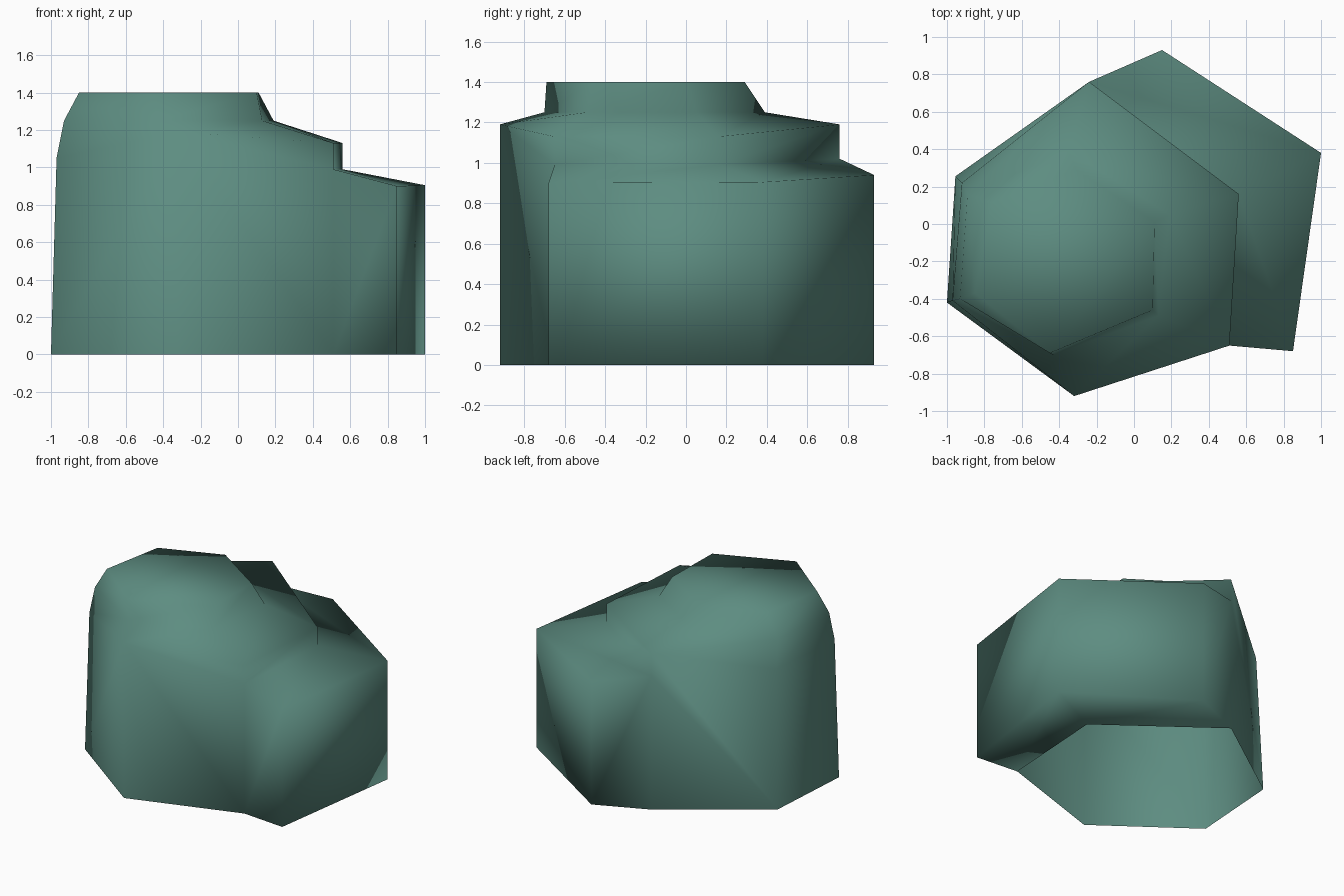
import bpy
import bmesh

if "Cube" in bpy.data.objects:
    bpy.data.objects.remove(bpy.data.objects["Cube"], do_unlink=True)

# Single stone colour
stone = bpy.data.materials.new("grey_green_stone")
stone.use_nodes = True
colour = (0.11, 0.265, 0.22, 1)
stone.diffuse_color = colour
bsdf = stone.node_tree.nodes["Principled BSDF"]
bsdf.inputs["Base Color"].default_value = colour
bsdf.inputs["Roughness"].default_value = 0.9

bm = bmesh.new()


def ring(points, z=None):
    return [bm.verts.new(p if z is None else (*p, z)) for p in points]


def bridge(low, high, sides):
    count = len(low)
    for i in sides:
        j = (i + 1) % count
        bm.faces.new((low[i], low[j], high[j], high[i]))


# Main six-sided column: open foot, slightly tapered rim
foot = ring([(-1, -.42), (-.32, -.92), (.51, -.65),
             (.56, .16), (-.24, .76), (-.955, .255)], 0)
rim = ring([(-.97, -.41, 1.05), (-.32, -.92, 1.19), (.51, -.65, 1.13),
            (.56, .16, 1.13), (-.24, .76, 1.19), (-.92, .22, 1.05)])

# Cap column rising from the rim
cap_base = ring([(-.93, -.4), (-.43, -.7), (.13, -.49),
                 (.19, .05), (-.35, .39), (-.89, .16)], 1.25)
cap_top = ring([(-.85, -.37), (-.45, -.69), (.1, -.46),
                (.11, .01), (-.31, .29), (-.76, .115)], 1.4)
bridge(rim, cap_base, range(6))
bridge(cap_base, cap_top, range(6))
bm.faces.new(cap_top)

# Low side column wrapped round two sides of the main one
seam = ring([(.51, -.65, .99), (.56, .16, .99), (-.24, .76, 1.02)])
side_foot = ring([(.85, -.68), (1, .38), (.15, .93)], 0)
side_rim = ring([(.85, -.68, .9), (1, .38, .905), (.15, .93, .94)])
inner_foot = foot[2:5]
bridge(seam, rim[2:5], range(2))
bridge(side_rim, seam, range(2))
bridge(side_foot, side_rim, range(2))
bridge(inner_foot, side_foot, range(2))
bm.faces.new((inner_foot[0], side_foot[0], side_rim[0], seam[0]))
bm.faces.new((side_foot[2], inner_foot[2], seam[2], side_rim[2]))

# Exposed walls of the main column
bridge(foot, rim, [0, 5])
bm.faces.new((foot[1], foot[2], seam[0], rim[2], rim[1]))
bm.faces.new((foot[4], foot[5], rim[5], rim[4], seam[2]))

bmesh.ops.recalc_face_normals(bm, faces=bm.faces[:])
for face in bm.faces:
    face.smooth = True

mesh = bpy.data.meshes.new("stepped_rock")
bm.to_mesh(mesh)
bm.free()
mesh.materials.append(stone)
rock = bpy.data.objects.new("stepped_rock", mesh)
bpy.context.collection.objects.link(rock)
